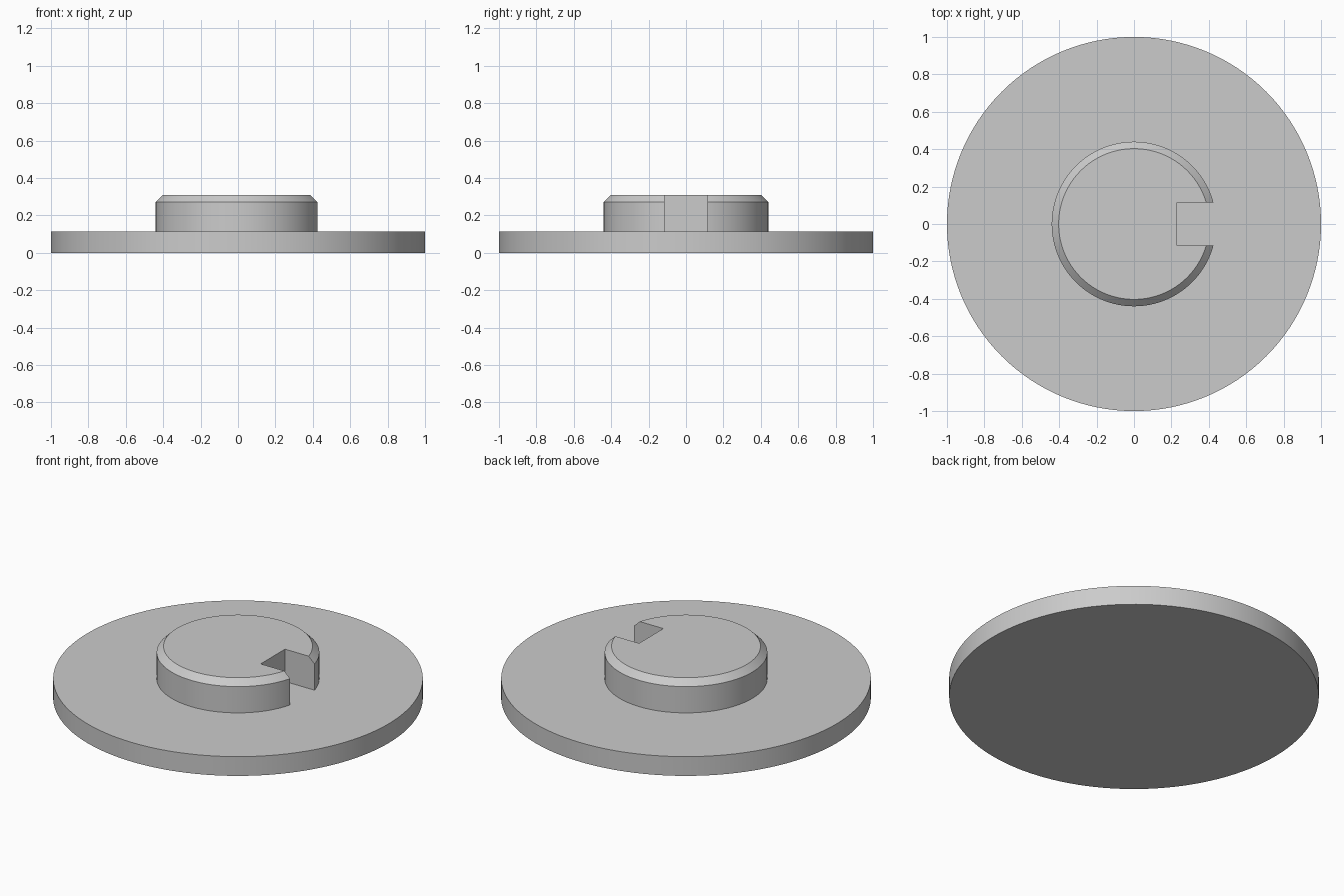
import bpy
import bmesh
from math import radians

cube = bpy.data.objects.get("Cube")
if cube:
    bpy.data.objects.remove(cube, do_unlink=True)

SEGMENTS = 128
PLATE_TOP = 0.115

grey = bpy.data.materials.new("plain grey")
grey.use_nodes = True
colour = (0.6, 0.6, 0.6, 1)
grey.diffuse_color = colour
grey.node_tree.nodes["Principled BSDF"].inputs["Base Color"].default_value = colour


def turned(name, profile):
    """Solid of revolution about z from (radius, height) points, capped at both ends."""
    bm = bmesh.new()
    rings = []
    for radius, z in profile:
        ring = bmesh.ops.create_circle(bm, segments=SEGMENTS, radius=radius)["verts"]
        for v in ring:
            v.co.z = z
        rings.append(ring)
    for low, high in zip(rings, rings[1:]):
        for i in range(SEGMENTS):
            j = (i + 1) % SEGMENTS
            bm.faces.new((low[i], low[j], high[j], high[i]))
    bm.faces.new(rings[0])
    bm.faces.new(rings[-1])
    bmesh.ops.recalc_face_normals(bm, faces=bm.faces)
    mesh = bpy.data.meshes.new(name)
    bm.to_mesh(mesh)
    bm.free()
    mesh.materials.append(grey)
    obj = bpy.data.objects.new(name, mesh)
    bpy.context.collection.objects.link(obj)
    return obj


def select_only(obj):
    bpy.ops.object.select_all(action="DESELECT")
    obj.select_set(True)
    bpy.context.view_layer.objects.active = obj


# Wide base disc
base_plate = turned("base_plate", [(1, 0), (1, PLATE_TOP)])

# Raised hub with a chamfered rim, seated slightly into the disc
hub = turned("hub", [(0.44, 0.06), (0.44, 0.272), (0.403, 0.308)])

# Square keyway cut into the +x side of the hub
bpy.ops.mesh.primitive_cube_add(size=1, location=(0.23 + 0.2, 0, 0.25))
cutter = bpy.context.object
cutter.name = "keyway_cutter"
cutter.scale = (0.4, 0.23, 0.5)
cutter.hide_render = True
cut = hub.modifiers.new("keyway", "BOOLEAN")
cut.operation = "DIFFERENCE"
cut.solver = "EXACT"
cut.object = cutter
select_only(hub)
bpy.ops.object.modifier_apply(modifier=cut.name)
bpy.data.objects.remove(cutter, do_unlink=True)

# Smooth round walls, crisp edges
for part in (base_plate, hub):
    select_only(part)
    bpy.ops.object.shade_smooth_by_angle(angle=radians(30))
